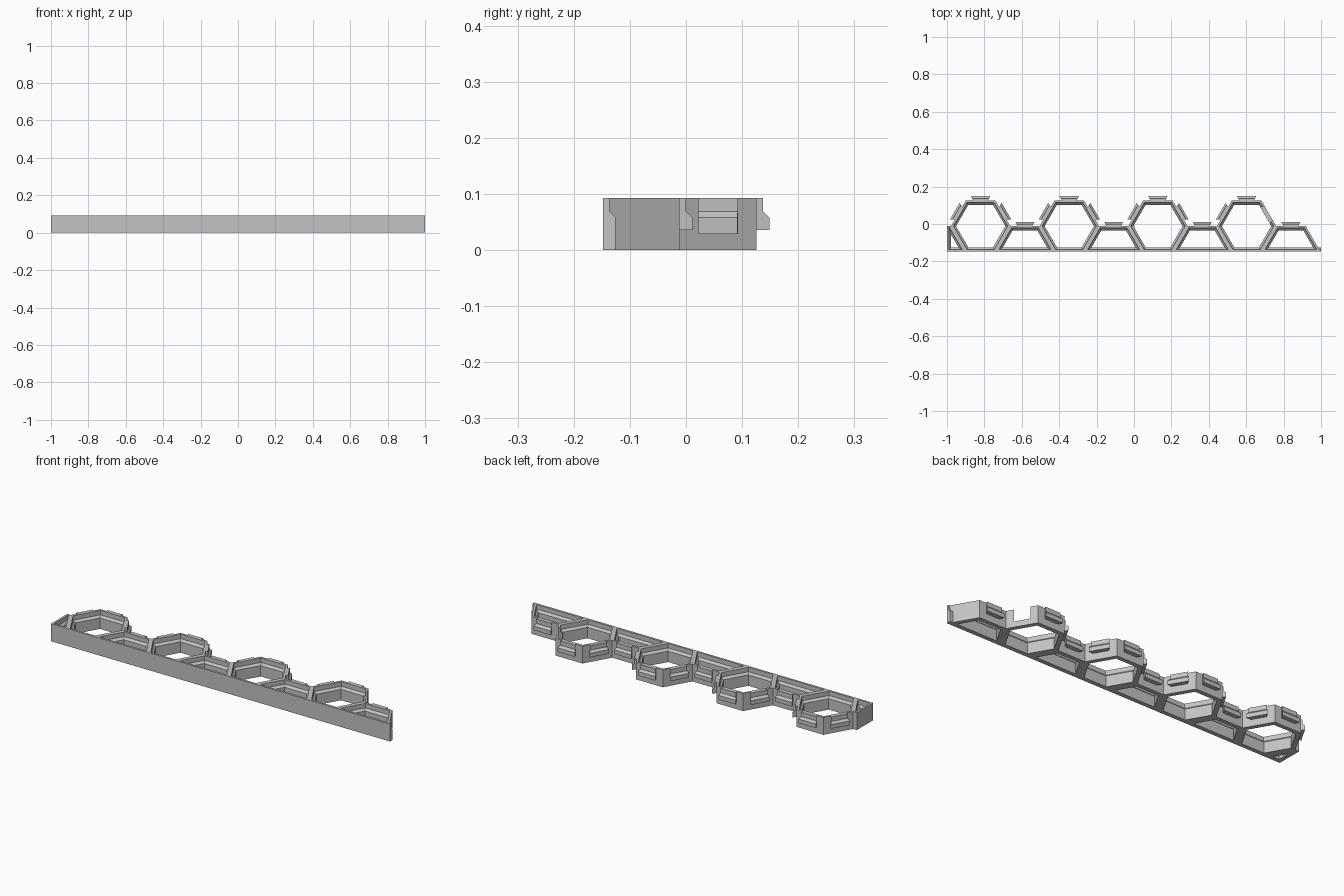
import bpy, bmesh
from math import radians, cos, sin
from mathutils import Vector, Matrix

if "Cube" in bpy.data.objects:
    bpy.data.objects.remove(bpy.data.objects["Cube"], do_unlink=True)

HEIGHT = 0.093
THIN, THICK = 0.0115, 0.0228      # wall thickness above and below the ledge
LEDGE_LOW, LEDGE_HIGH = 0.058, 0.069
RADIUS = 0.158
APOTHEM = RADIUS * cos(radians(30))
FRONT = -0.148
PITCH = 3 * RADIUS
FIRST_X = -0.82

gray = bpy.data.materials.new("plain_gray")
gray.use_nodes = True
gray.diffuse_color = (0.55, 0.55, 0.55, 1)
gray.node_tree.nodes["Principled BSDF"].inputs["Base Color"].default_value = (0.55, 0.55, 0.55, 1)


def loft(name, loops, ring=False):
    """Join matching loops of points; ring closes the last loop to the first, otherwise cap both."""
    bm = bmesh.new()
    rows = [[bm.verts.new(p) for p in loop] for loop in loops]
    pairs = list(zip(rows, rows[1:])) + ([(rows[-1], rows[0])] if ring else [])
    n = len(rows[0])
    for a, b in pairs:
        for i in range(n):
            j = (i + 1) % n
            bm.faces.new((a[i], a[j], b[j], b[i]))
    if not ring:
        bm.faces.new(rows[0])
        bm.faces.new(rows[-1])
    bmesh.ops.remove_doubles(bm, verts=bm.verts, dist=1e-5)
    bmesh.ops.recalc_face_normals(bm, faces=bm.faces)
    mesh = bpy.data.meshes.new(name)
    bm.to_mesh(mesh)
    bm.free()
    mesh.materials.append(gray)
    obj = bpy.data.objects.new(name, mesh)
    bpy.context.collection.objects.link(obj)
    return obj


def inset(points, d):
    """Move every edge of a counter-clockwise outline inward by d."""
    pts = [Vector(p) for p in points]
    normals = []
    for i, p in enumerate(pts):
        e = (pts[(i + 1) % len(pts)] - p).normalized()
        normals.append(Vector((-e.y, e.x)))
    return [p + d * (normals[i - 1] + normals[i]) / (1 + normals[i - 1].dot(normals[i]))
            for i, p in enumerate(pts)]


def cell(name, outer, inner=None):
    """Open cell whose wall steps inward below a sloped ledge."""
    at = lambda loop, z: [(p[0], p[1], z) for p in loop]
    inner = inner or (lambda d: inset(outer, d))
    thin, thick = inner(THIN), inner(THICK)
    return loft(name, [at(outer, 0), at(outer, HEIGHT), at(thin, HEIGHT), at(thin, LEDGE_HIGH),
                       at(thick, LEDGE_LOW), at(thick, 0)], ring=True)


def dovetail(half, depth, z):
    """Cross-section that flares as it goes outward (+y)."""
    flare = half + depth * 0.53
    return [(-half, 0, z), (half, 0, z), (flare, depth, z), (-flare, depth, z)]


def on_wall(cx, cy, degrees):
    """Placement on the outside of the wall facing the given angle from +y."""
    return (Matrix.Translation((cx, cy, 0)) @ Matrix.Rotation(radians(degrees), 4, 'Z')
            @ Matrix.Translation((0, APOTHEM, 0)))


def clip(name, cx, cy, degrees):
    obj = loft(name, [dovetail(0.039, THICK, 0.036), dovetail(0.039, THICK, LEDGE_LOW),
                      dovetail(0.039, THIN, LEDGE_HIGH), dovetail(0.039, THIN, HEIGHT)])
    obj.data.transform(on_wall(cx, cy, degrees))


hex_y = FRONT + APOTHEM
for k in range(4):
    x = FIRST_X + k * PITCH
    half_x = x + PITCH / 2

    # Full hexagon and the half cell to its right
    hexagon = cell(f"hex_cell_{k + 1}", [(x + RADIUS * cos(radians(a)), hex_y + RADIUS * sin(radians(a)))
                                         for a in range(0, 360, 60)])
    cell(f"half_cell_{k + 1}", [(half_x - RADIUS, FRONT), (half_x + RADIUS, FRONT),
                                (half_x + RADIUS / 2, hex_y), (half_x - RADIUS / 2, hex_y)])

    # Connector clips on the rear walls
    clip(f"rear_clip_{k + 1}", x, hex_y, 0)
    clip(f"left_clip_{k + 1}", x, hex_y, 60)
    clip(f"half_cell_clip_{k + 1}", half_x, FRONT, 0)
    if k < 3:
        clip(f"right_clip_{k + 1}", x, hex_y, -60)
        continue

    # Matching slot in the last hexagon
    cutter = loft("slot_cutter", [dovetail(0.039, 0.03, 0.03), dovetail(0.039, 0.03, 0.12)])
    cutter.data.transform(on_wall(x, hex_y, -60) @ Matrix.Translation((0, 0.002, 0))
                          @ Matrix.Rotation(radians(180), 4, 'Z'))
    cutter.hide_render = True
    mod = hexagon.modifiers.new("slot", 'BOOLEAN')
    mod.object = cutter
    mod.operation = 'DIFFERENCE'
    mod.solver = 'EXACT'
    bpy.context.view_layer.objects.active = hexagon
    bpy.ops.object.modifier_apply(modifier=mod.name)
    bpy.data.objects.remove(cutter, do_unlink=True)

# Hollow corner cell closing the square end
corner_x = FIRST_X - RADIUS / 2
apex_x = FIRST_X - RADIUS
apex_y = hex_y + (apex_x + 1) * (hex_y - FRONT) / (corner_x - apex_x)
triangle = [(-1, FRONT), (corner_x, FRONT), (-1, apex_y)]


def corner_inner(d):
    a, b, c = inset(triangle, d)
    return [a, b, c, c]


cell("end_cell", [(-1, FRONT), (corner_x, FRONT), (apex_x, hex_y), (-1, hex_y)], corner_inner)

# Square tip of the front wall at the other end
tip = [(FRONT, 0), (FRONT, HEIGHT), (FRONT + THIN, HEIGHT), (FRONT + THIN, LEDGE_HIGH),
       (FRONT + THICK, LEDGE_LOW), (FRONT + THICK, 0)]
loft("front_wall_tip", [[(x, y, z) for y, z in tip] for x in (0.975, 1.0)])
